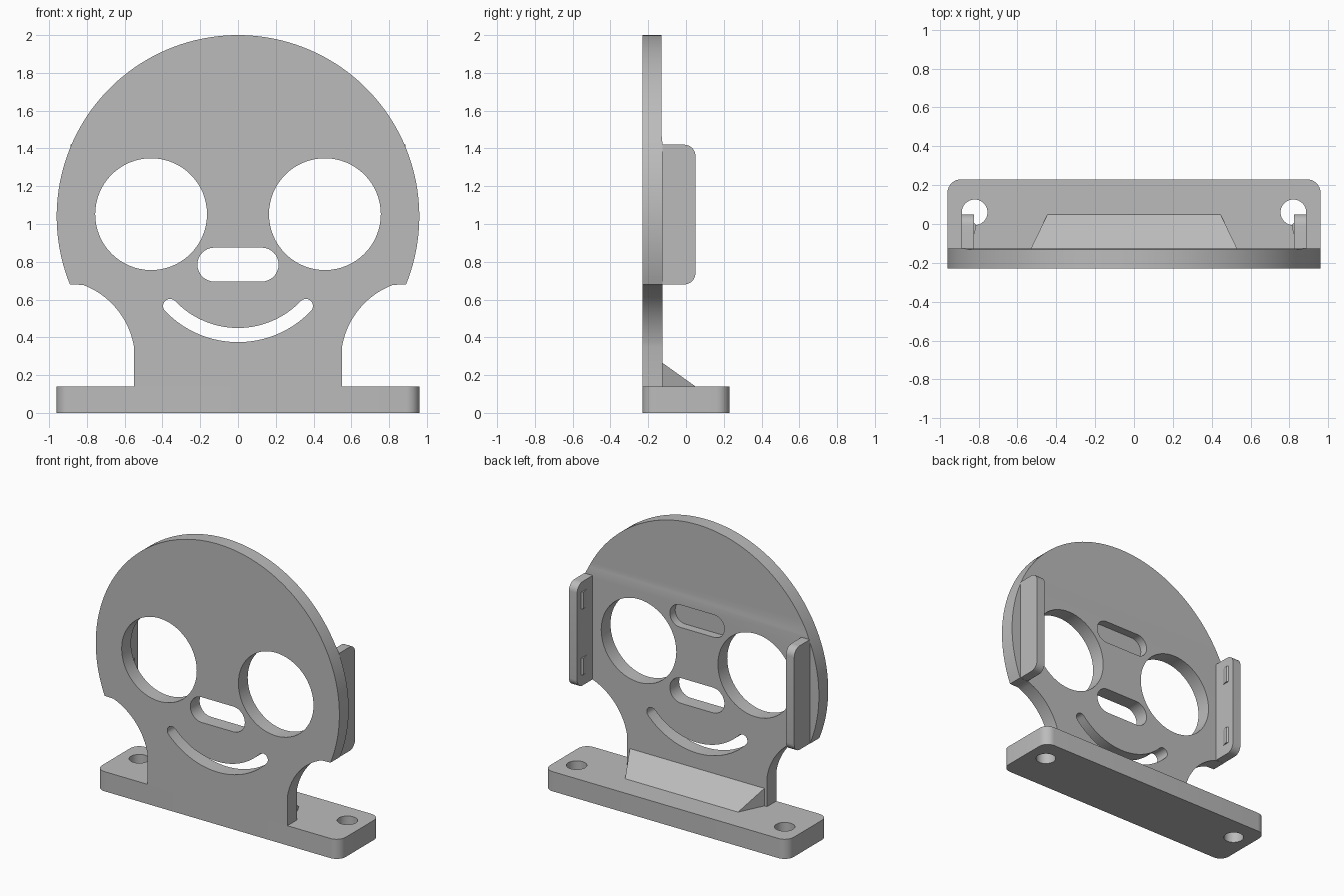
import bpy, bmesh
from math import sin, cos, pi, asin, acos

cube = bpy.data.objects.get("Cube")
if cube:
    bpy.data.objects.remove(cube, do_unlink=True)

grey = bpy.data.materials.new("plain grey")
grey.use_nodes = True
GREY = (0.5, 0.5, 0.5, 1)
grey.diffuse_color = GREY
grey.node_tree.nodes["Principled BSDF"].inputs["Base Color"].default_value = GREY


def arc(cx, cy, r, a0, a1, n=24):
    steps = [a0 + (a1 - a0) * i / n for i in range(n + 1)]
    return [(cx + r * cos(a), cy + r * sin(a)) for a in steps]


def circle(cx, cy, r, n=64):
    return arc(cx, cy, r, 0, 2 * pi, n)[:-1]


def slot(z, half, r):
    return (arc(half - r, z, r, -pi / 2, pi / 2, 16)
            + arc(r - half, z, r, pi / 2, 3 * pi / 2, 16))


def rounded(x0, x1, y0, y1, r):
    corners = [(x1 - r, y1 - r), (x0 + r, y1 - r), (x0 + r, y0 + r), (x1 - r, y0 + r)]
    return [p for i, (x, y) in enumerate(corners)
            for p in arc(x, y, r, i * pi / 2, (i + 1) * pi / 2, 8)]


def prism(name, pts, axis, a, b):
    """Extrude a flat outline along an axis from a to b."""
    place = {"x": lambda p, d: (d, p[0], p[1]),
             "y": lambda p, d: (p[0], d, p[1]),
             "z": lambda p, d: (p[0], p[1], d)}[axis]
    bm = bmesh.new()
    low = [bm.verts.new(place(p, a)) for p in pts]
    high = [bm.verts.new(place(p, b)) for p in pts]
    bm.faces.new(low)
    bm.faces.new(high)
    for i in range(len(pts)):
        j = (i + 1) % len(pts)
        bm.faces.new((low[i], low[j], high[j], high[i]))
    bmesh.ops.recalc_face_normals(bm, faces=bm.faces)
    mesh = bpy.data.meshes.new(name)
    bm.to_mesh(mesh)
    bm.free()
    mesh.materials.append(grey)
    obj = bpy.data.objects.new(name, mesh)
    bpy.context.collection.objects.link(obj)
    return obj


def activate(obj):
    bpy.ops.object.select_all(action="DESELECT")
    obj.select_set(True)
    bpy.context.view_layer.objects.active = obj


def cut(obj, cutter):
    cutter.hide_render = True
    mod = obj.modifiers.new("cut", "BOOLEAN")
    mod.operation = "DIFFERENCE"
    mod.solver = "EXACT"
    mod.object = cutter
    activate(obj)
    bpy.ops.object.modifier_apply(modifier=mod.name)
    bpy.data.objects.remove(cutter, do_unlink=True)


def smooth(obj):
    activate(obj)
    bpy.ops.object.shade_smooth_by_angle(angle=pi / 6)


FRONT, BACK, BASE_TOP = -0.23, -0.125, 0.14
HEAD_Z, HEAD_R, CHIN_Z = 1.04, 0.96, 0.68

# Face plate: round head, shoulder steps, concave neck
a0 = asin((CHIN_Z - HEAD_Z) / HEAD_R)
head = arc(0, HEAD_Z, HEAD_R, a0, pi - a0, 96)
neck_r = 0.425
neck = arc(-0.97, 0.28, neck_r, acos(0.15 / neck_r), asin(0.07 / neck_r), 16)
neck.append((neck[-1][0], BASE_TOP))
outline = head + neck + [(-x, z) for x, z in reversed(neck)]
plate = prism("face_plate", outline, "y", FRONT, BACK)

# Eyes, nose and smile openings
for x in (-0.46, 0.46):
    cut(plate, prism("eye_cutter", circle(x, 1.052, 0.296), "y", -0.5, 0.5))
cut(plate, prism("nose_cutter", slot(0.785, 0.215, 0.09), "y", -0.5, 0.5))
sz, sr, sw, half = 0.908, 0.496, 0.0375, 0.81
low, high = -pi / 2 - half, -pi / 2 + half
smile = (arc(0, sz, sr + sw, low, high, 32)
         + arc(sr * cos(high), sz + sr * sin(high), sw, high, high + pi, 10)[1:-1]
         + arc(0, sz, sr - sw, high, low, 32)
         + arc(sr * cos(low), sz + sr * sin(low), sw, low + pi, low + 2 * pi, 10)[1:-1])
cut(plate, prism("smile_cutter", smile, "y", -0.5, 0.5))

# Blind slot in the back, and the slightly thinner forehead
cut(plate, prism("pocket_cutter", slot(1.315, 0.215, 0.08), "y", BACK - 0.06, 0.5))
step = [(BACK, 1.43), (BACK - 0.005, 1.48), (BACK - 0.005, 2.2), (0.2, 2.2), (0.2, 1.43)]
cut(plate, prism("forehead_cutter", step, "x", -1.2, 1.2))
smooth(plate)

# Base with two screw holes
base = prism("base", rounded(-0.96, 0.96, FRONT, 0.23, 0.07), "z", 0, BASE_TOP)
for x in (-0.82, 0.82):
    cut(base, prism("screw_cutter", circle(x, 0.06, 0.066, 40), "z", -0.2, 0.4))
smooth(base)

# Sloped brace behind the plate
brace = prism("brace", [(BACK, BASE_TOP), (0.05, BASE_TOP), (BACK, 0.265)], "x", -0.53, 0.53)
for v in brace.data.vertices:
    if v.co.y > 0:
        v.co.x *= 0.84

# Side clips with small catches on the inner faces
for side, s in (("left", 1), ("right", -1)):
    profile = ([(BACK, CHIN_Z)] + arc(-0.01, CHIN_Z + 0.06, 0.06, -pi / 2, 0, 8)
               + arc(-0.01, 1.42 - 0.06, 0.06, 0, pi / 2, 8) + [(BACK, 1.42)])
    smooth(prism(side + "_clip", profile, "x", s * 0.823, s * 0.888))
    for place, z in (("lower", 0.82), ("upper", 1.29)):
        wedge = [(s * 0.823, -0.055), (s * 0.812, -0.015), (s * 0.812, -0.005), (s * 0.823, 0.005)]
        prism(f"{side}_{place}_catch", wedge, "z", z - 0.06, z + 0.06)
